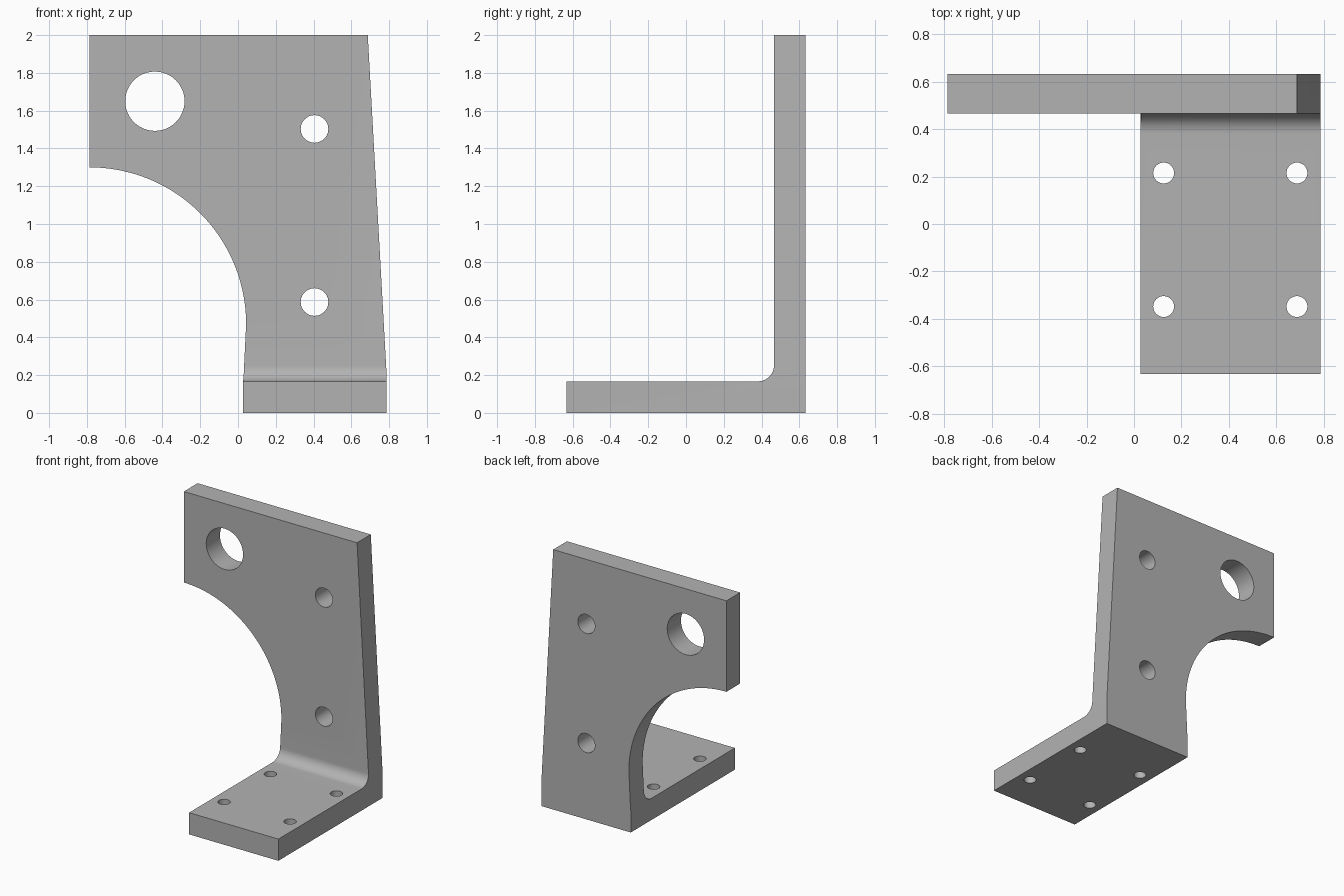
import bpy
import bmesh
from math import cos, sin, pi
from mathutils import Vector

cube = bpy.data.objects.get("Cube")
if cube:
    bpy.data.objects.remove(cube, do_unlink=True)

steel = bpy.data.materials.new("plain grey")
steel.use_nodes = True
GREY = (0.45, 0.45, 0.45, 1)
steel.diffuse_color = GREY
steel.node_tree.nodes["Principled BSDF"].inputs["Base Color"].default_value = GREY

HALF_DEPTH = 0.633
THICK = 0.167
PLATE_FRONT = HALF_DEPTH - THICK
LEFT, RIGHT, TOP = 0.027, 0.787, 2.0


def arc(cx, cy, r, start, end, steps):
    """Points along a circular arc."""
    angles = [start + (end - start) * i / steps for i in range(steps + 1)]
    return [(cx + r * cos(a), cy + r * sin(a)) for a in angles]


def extrude(name, points, place, sweep):
    """Closed solid made by sweeping a flat outline."""
    bm = bmesh.new()
    face = bm.faces.new([bm.verts.new(place(u, v)) for u, v in points])
    swept = bmesh.ops.extrude_face_region(bm, geom=[face])
    moved = [g for g in swept["geom"] if isinstance(g, bmesh.types.BMVert)]
    bmesh.ops.translate(bm, verts=moved, vec=Vector(sweep))
    bmesh.ops.recalc_face_normals(bm, faces=bm.faces)
    mesh = bpy.data.meshes.new(name)
    bm.to_mesh(mesh)
    bm.free()
    mesh.materials.append(steel)
    obj = bpy.data.objects.new(name, mesh)
    bpy.context.collection.objects.link(obj)
    return obj


def combine(target, tool, operation):
    """Apply a boolean and discard its tool."""
    mod = target.modifiers.new("cut", 'BOOLEAN')
    mod.operation = operation
    mod.solver = 'EXACT'
    mod.object = tool
    tool.hide_render = True
    bpy.context.view_layer.objects.active = target
    bpy.ops.object.modifier_apply(modifier=mod.name)
    bpy.data.objects.remove(tool, do_unlink=True)


# L-shaped side section with a filleted inner corner
FILLET = 0.085
side = [(-HALF_DEPTH, 0), (HALF_DEPTH, 0), (HALF_DEPTH, TOP), (PLATE_FRONT, TOP)]
side += arc(PLATE_FRONT - FILLET, THICK + FILLET, FILLET, 0, -pi / 2, 12)
side += [(-HALF_DEPTH, THICK)]
bracket = extrude("angle_bracket", side, lambda u, v: (-1, u, v), (2, 0, 0))

# Front outline: sloping right edge and large curved cutout
front = [(LEFT, -0.1), (RIGHT, -0.1), (RIGHT, 0.2), (0.687, TOP), (0.6815, TOP + 0.1),
         (-RIGHT, TOP + 0.1)]
front += arc(-RIGHT, 0.47, 0.83, pi / 2, 0, 48)
front += [(LEFT + 0.003, 0.2), (LEFT, 0.17)]
outline = extrude("outline_tool", front, lambda u, v: (u, -1, v), (0, 2, 0))
combine(bracket, outline, 'INTERSECT')

# Holes through the upright plate
for x, z, r in [(-0.44, 1.65, 0.157), (0.405, 1.503, 0.073), (0.405, 0.587, 0.073)]:
    ring = arc(x, z, r, 0, 2 * pi, 48)[:-1]
    drill = extrude("plate_drill", ring, lambda u, v: (u, 0.3, v), (0, 0.5, 0))
    combine(bracket, drill, 'DIFFERENCE')

# Mounting holes through the foot
for x in (0.125, 0.687):
    for y in (0.215, -0.348):
        ring = arc(x, y, 0.044, 0, 2 * pi, 32)[:-1]
        drill = extrude("foot_drill", ring, lambda u, v: (u, v, -0.1), (0, 0, 0.4))
        combine(bracket, drill, 'DIFFERENCE')

# Smooth curves, crisp edges
bpy.ops.object.select_all(action='DESELECT')
bracket.select_set(True)
bpy.context.view_layer.objects.active = bracket
bpy.ops.object.shade_smooth_by_angle(angle=pi / 7)
